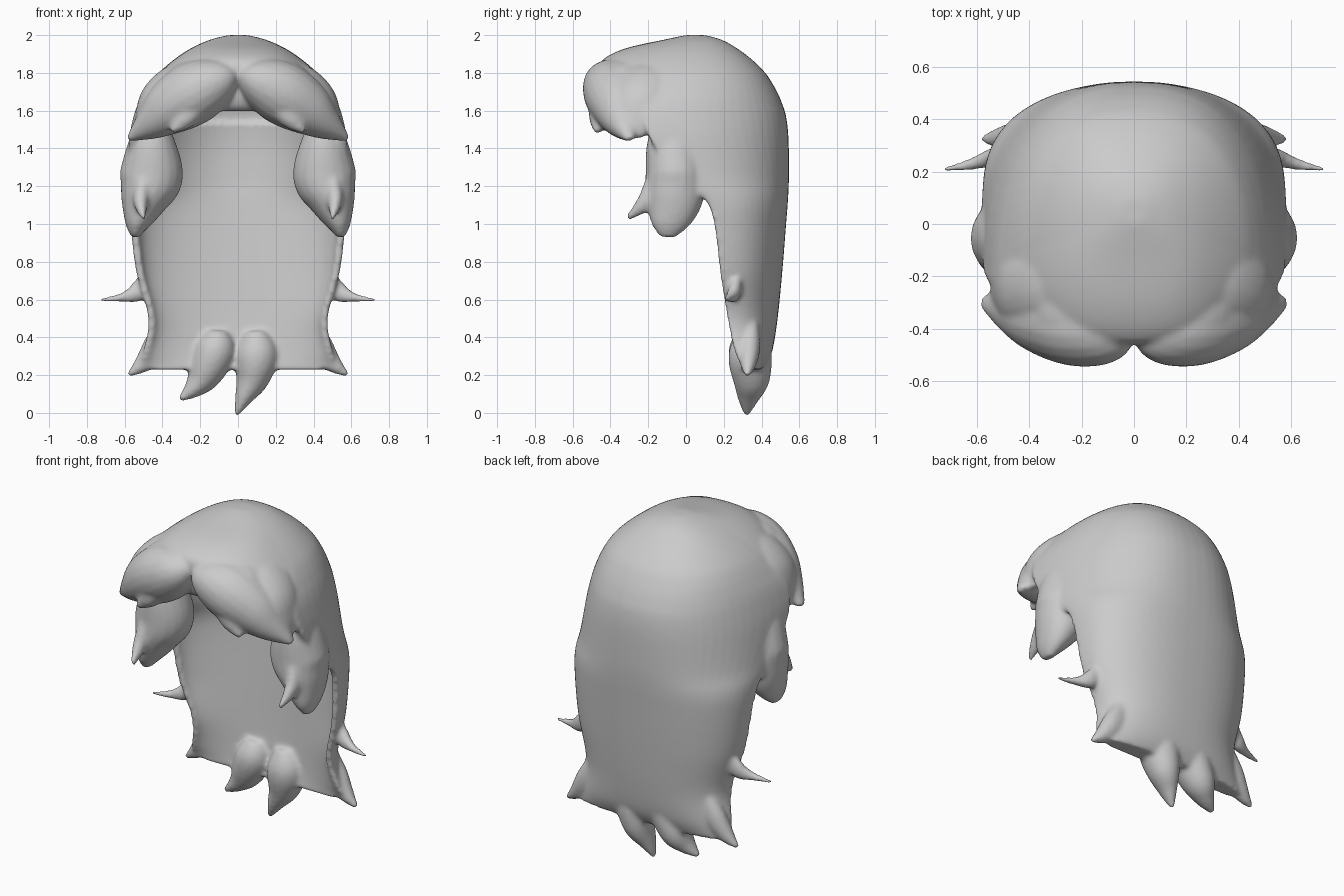
import bpy, bmesh, math
from mathutils import Vector, Matrix

if "Cube" in bpy.data.objects:
    bpy.data.objects.remove(bpy.data.objects["Cube"])


def spline(rows, steps=6):
    """Catmull-Rom interpolation through rows of numbers."""
    out = []
    for i in range(len(rows) - 1):
        a, b = rows[max(i - 1, 0)], rows[i]
        c, d = rows[i + 1], rows[min(i + 2, len(rows) - 1)]
        for s in range(steps):
            t = s / steps
            out.append([0.5 * (2 * q + (r - p) * t + (2 * p - 5 * q + 4 * r - w) * t * t
                               + (3 * q - p - 3 * r + w) * t ** 3)
                        for p, q, r, w in zip(a, b, c, d)])
    out.append(list(rows[-1]))
    return out


def loft(bm, rings):
    """Skin closed rings and cap both ends."""
    vs = [[bm.verts.new(p) for p in ring] for ring in rings]
    n = len(vs[0])
    for a, b in zip(vs, vs[1:]):
        for i in range(n):
            j = (i + 1) % n
            bm.faces.new((a[i], a[j], b[j], b[i]))
    bm.faces.new(vs[0][::-1])
    bm.faces.new(vs[-1])


def lock(bm, rows, sides=(1,)):
    """Tapered lock of hair; rows are x, y, z, width, depth."""
    for s in sides:
        pts = spline([(r[0] * s,) + tuple(r[1:]) for r in rows])
        rings = []
        for i, p in enumerate(pts):
            t = Vector(pts[min(i + 1, len(pts) - 1)][:3]) - Vector(pts[max(i - 1, 0)][:3])
            t.normalize()
            u = t.cross(Vector((0, 1, 0))).normalized()
            v = u.cross(t)
            w, d = max(p[3], 0.008), max(p[4], 0.008)
            rings.append([Vector(p[:3]) + u * w * math.cos(k * math.tau / 20)
                          + v * d * math.sin(k * math.tau / 20) for k in range(20)])
        loft(bm, rings)


def power(v, e):
    return math.copysign(abs(v) ** e, v)


def make_object(name, bm):
    bmesh.ops.recalc_face_normals(bm, faces=bm.faces)
    mesh = bpy.data.meshes.new(name)
    bm.to_mesh(mesh)
    bm.free()
    ob = bpy.data.objects.new(name, mesh)
    bpy.context.collection.objects.link(ob)
    return ob


bm = bmesh.new()

# Cap and back curtain: z, half width, side-edge y, front/inner y, back y
shell = [(0.23, .53, .31, .29, .41), (0.32, .505, .26, .31, .455), (0.5, .475, .22, .33, .485),
         (0.75, .54, .18, .35, .51), (1.0, .57, .15, .37, .53), (1.13, .58, .10, .38, .54),
         (1.25, .585, -.05, .39, .545), (1.45, .577, -.19, .39, .543), (1.57, .553, -.22, .36, .53),
         (1.64, .528, -.2, .22, .508), (1.69, .50, -.16, -.32, .487), (1.74, .468, -.12, -.43, .46),
         (1.80, .42, -.08, -.46, .42), (1.87, .34, -.05, -.44, .35), (1.93, .25, -.02, -.32, .27),
         (1.975, .15, .02, -.12, .19), (2.0, .05, .05, .0, .1)]
N = 32
rings = []
for z, a, yc, yf, yb in spline(shell, 5):
    hollow = yf > yc
    e, inset = (1.0, 0.93) if hollow else (0.82, 0.995)
    ring = []
    for k in range(N + 1):
        t = math.pi * k / N
        ring.append((a * power(math.cos(t), .85), yc + (yb - yc) * abs(math.sin(t)) ** .85, z))
    for k in range(N + 1):
        t = math.pi * k / N
        ring.append((-a * inset * power(math.cos(t), e),
                     yc + (yf - yc) * abs(math.sin(t)) ** e, z))
    rings.append(ring)
loft(bm, rings)

# Parted fringe, the masses joining it to the cap, and small split tips
lock(bm, [(.035, -.35, 1.79, .05, .10), (.10, -.37, 1.76, .125, .16), (.22, -.375, 1.70, .165, .17),
          (.35, -.35, 1.62, .15, .15), (.46, -.325, 1.535, .095, .105), (.58, -.30, 1.45, .015, .025)], (1, -1))
lock(bm, [(.20, -.14, 1.80, .05, .08), (.31, -.19, 1.755, .10, .17), (.42, -.235, 1.66, .10, .16),
          (.49, -.255, 1.55, .06, .12), (.53, -.27, 1.46, .02, .04)], (1, -1))
lock(bm, [(.10, -.24, 1.82, .03, .06), (.15, -.30, 1.80, .08, .14), (.28, -.32, 1.74, .11, .15),
          (.40, -.31, 1.62, .08, .1)], (1, -1))
lock(bm, [(.20, -.43, 1.66, .08, .08), (.28, -.455, 1.56, .06, .06), (.35, -.47, 1.49, .015, .02)], (1, -1))
# Brow band behind the parting
lock(bm, [(-.25, -.33, 1.68, .08, .06), (0, -.35, 1.68, .085, .06), (.25, -.33, 1.68, .08, .06)])

# Side locks in front of the ears, each with a small forward tip
lock(bm, [(.45, -.08, 1.6, .05, .08), (.455, -.07, 1.42, .13, .14), (.46, -.055, 1.25, .168, .16),
          (.50, -.065, 1.12, .125, .15), (.535, -.09, 1.0, .065, .10), (.545, -.1, .93, .02, .04)], (1, -1))
lock(bm, [(.50, -.14, 1.24, .05, .07), (.515, -.21, 1.12, .04, .05), (.50, -.31, 1.03, .012, .015)], (1, -1))

# Side spikes and flared lower corners
lock(bm, [(.48, .27, .70, .05, .03), (.54, .255, .635, .05, .035), (.62, .23, .61, .024, .024),
          (.735, .205, .597, .01, .01)], (1, -1))
lock(bm, [(.38, .345, .48, .05, .04), (.43, .34, .36, .07, .055), (.50, .33, .265, .05, .045),
          (.58, .325, .20, .012, .015)], (1, -1))

# Two curved tufts hanging from the lower edge
lock(bm, [(-.11, .36, .42, .07, .08), (-.12, .34, .33, .11, .115), (-.18, .345, .20, .09, .10),
          (-.24, .33, .125, .05, .06), (-.31, .315, .07, .012, .015)])
lock(bm, [(.09, .36, .42, .07, .08), (.10, .34, .31, .115, .115), (.075, .345, .18, .09, .10),
          (.03, .33, .08, .048, .06), (-.01, .32, -.012, .012, .015)])
hair = make_object("hair", bm)

# Hidden dome that hollows the cap
bm = bmesh.new()
bmesh.ops.create_uvsphere(bm, u_segments=40, v_segments=24, radius=1)
for v in bm.verts:
    v.co.z = max(v.co.z, -0.02)
bmesh.ops.remove_doubles(bm, verts=bm.verts, dist=1e-4)
low = [v for v in bm.verts if v.co.z < -0.01 and v.co.xy.length < 0.97]
bmesh.ops.delete(bm, geom=low, context='VERTS')
bmesh.ops.holes_fill(bm, edges=[e for e in bm.edges if e.is_boundary], sides=0)
bmesh.ops.transform(bm, verts=bm.verts,
                    matrix=Matrix.Translation((0, .06, 1.54)) @ Matrix.Diagonal((.46, .34, .29, 1)))
hollow = make_object("cap_hollow_cutter", bm)
hollow.hide_render = True
hollow.hide_viewport = False
hollow.display_type = 'WIRE'

# Fuse all locks into one smooth sculpted surface
fuse = hair.modifiers.new("fuse", 'REMESH')
fuse.mode = 'VOXEL'
fuse.voxel_size = 0.011
fuse.use_smooth_shade = True
carve = hair.modifiers.new("carve", 'BOOLEAN')
carve.operation = 'DIFFERENCE'
carve.solver = 'EXACT'
carve.object = hollow
again = hair.modifiers.new("even", 'REMESH')
again.mode = 'VOXEL'
again.voxel_size = 0.011
again.use_smooth_shade = True
soften = hair.modifiers.new("soften", 'SMOOTH')
soften.factor = 0.5
soften.iterations = 8
